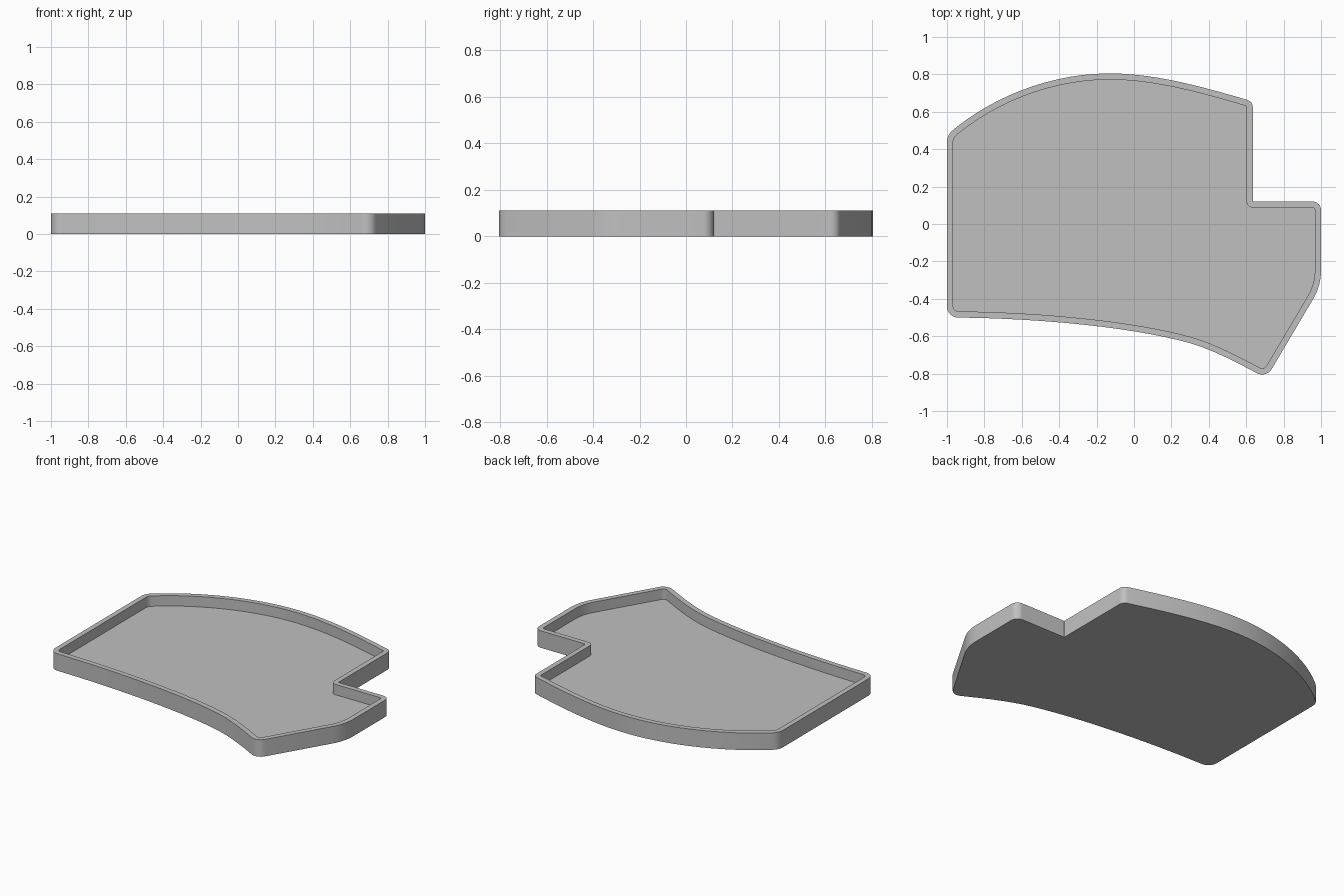
import bpy, bmesh, math
from mathutils import Vector
from mathutils.geometry import interpolate_bezier

if "Cube" in bpy.data.objects:
    bpy.data.objects.remove(bpy.data.objects["Cube"])

HEIGHT, WALL, FLOOR = 0.11, 0.033, 0.043


def curve(a, h1, h2, b, steps):
    """Points of a bezier edge, without its two ends, as unrounded corners."""
    pts = interpolate_bezier(*[Vector(p) for p in (a, h1, h2, b)], steps + 1)
    return [(p.xy, 0) for p in pts[1:-1]]


def corner(p, radius):
    return [(Vector(p), radius)]


def round_corners(path, steps=8):
    """Replace each corner that has a radius by a tangent arc."""
    out = []
    for i, (p, r) in enumerate(path):
        if not r:
            out.append(p)
            continue
        u = (path[i - 1][0] - p).normalized()
        v = (path[(i + 1) % len(path)][0] - p).normalized()
        half = u.angle(v) / 2
        centre = p + (u + v).normalized() * (r / math.sin(half))
        start = p + u * (r / math.tan(half)) - centre
        end = p + v * (r / math.tan(half)) - centre
        sweep = math.pi - 2 * half
        for k in range(steps + 1):
            t = k / steps
            w = (start * math.sin((1 - t) * sweep) + end * math.sin(t * sweep)) / math.sin(sweep)
            out.append(centre + w)
    return out


# Outline corners, clockwise from the back right
back_right, peak, back_left = (-1, 0.475), (-0.13, 0.805), (0.635, 0.655)
tip, waist, front_right = (0.707, -0.825), (0.3, -0.637), (-1, -0.5)
path = corner(back_right, 0.08)
path += curve(back_right, (-0.78, 0.67), (-0.46, 0.805), peak, 14)
path += corner(peak, 0)
path += curve(peak, (0.12, 0.805), (0.38, 0.73), back_left, 12)
path += corner(back_left, 0.042)
path += corner((0.635, 0.12), 0.003)      # notch
path += corner((1, 0.12), 0.045)
path += corner((1, -0.33), 0.3)
path += corner(tip, 0.06)
path += curve(tip, (0.57, -0.75), (0.43, -0.675), waist, 6)
path += corner(waist, 0)
path += curve(waist, (-0.05, -0.54), (-0.6, -0.5), front_right, 16)
path += corner(front_right, 0.06)

# Solid slab from the outline
bm = bmesh.new()
base = bm.faces.new([bm.verts.new((p.x, p.y, 0)) for p in round_corners(path)])
new = bmesh.ops.extrude_face_region(bm, geom=[base], use_keep_orig=True)["geom"]
bmesh.ops.translate(bm, vec=(0, 0, HEIGHT),
                    verts=[g for g in new if isinstance(g, bmesh.types.BMVert)])
bmesh.ops.recalc_face_normals(bm, faces=bm.faces)

# Rim, then the recess sunk down to the floor
top = max(bm.faces, key=lambda f: f.normal.z)
bmesh.ops.inset_individual(bm, faces=[top], thickness=WALL, use_even_offset=True)
sunk = bmesh.ops.extrude_discrete_faces(bm, faces=[top])["faces"][0]
bmesh.ops.translate(bm, vec=(0, 0, FLOOR - HEIGHT), verts=sunk.verts)
bmesh.ops.recalc_face_normals(bm, faces=bm.faces)

mesh = bpy.data.meshes.new("tray")
bm.to_mesh(mesh)
bm.free()
tray = bpy.data.objects.new("tray", mesh)
bpy.context.collection.objects.link(tray)

# Plain grey material
grey = bpy.data.materials.new("light_grey")
grey.use_nodes = True
colour = (0.53, 0.53, 0.53, 1)
grey.diffuse_color = colour
grey.node_tree.nodes["Principled BSDF"].inputs["Base Color"].default_value = colour
mesh.materials.append(grey)

bpy.context.view_layer.objects.active = tray
tray.select_set(True)
bpy.ops.object.shade_smooth_by_angle(angle=math.radians(30))
